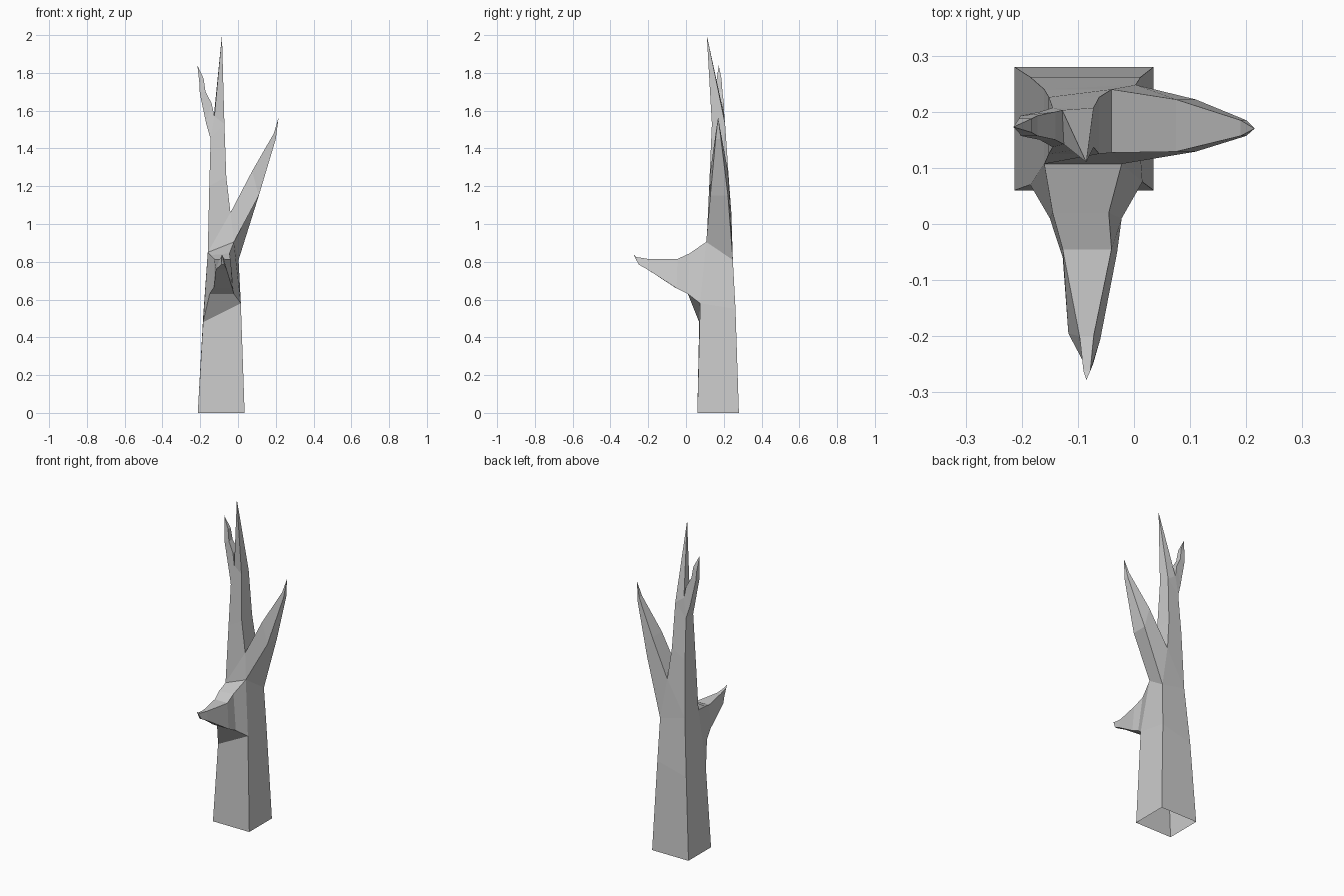
import bpy, bmesh
from mathutils import Vector

bm = bmesh.new()


def ring(x0, x1, y0, y1, z0, z1):
    """Four corners: front-left, front-right, back-right, back-left (left at z0, right at z1)."""
    return [(x0, y0, z0), (x1, y0, z1), (x1, y1, z1), (x0, y1, z0)]


def face(points):
    bm.faces.new([bm.verts.new(Vector(p)) for p in points])


def limb(rings, tip=None, skip=()):
    """Four-sided limb through the rings, optionally closing to a point."""
    for k, (a, b) in enumerate(zip(rings, rings[1:])):
        for i in range(4):
            if (k, i) not in skip:
                j = (i + 1) % 4
                face([a[i], a[j], b[j], b[i]])
    if tip:
        a = rings[-1]
        for i in range(4):
            face([a[i], a[(i + 1) % 4], tip])


def fork(r, crotch_front, crotch_back):
    """Split a ring in two; returns the start rings of the left and right limbs."""
    face([r[0], r[1], crotch_front])
    face([r[2], r[3], crotch_back])
    return ([r[0], crotch_front, crotch_back, r[3]],
            [crotch_front, r[1], r[2], crotch_back])


# Trunk, open underneath and where the front branch leaves
base = ring(-0.213, 0.035, 0.06, 0.28, 0, 0)
waist = [(-0.185, 0.07, 0.48), (0.015, 0.075, 0.58), (0.012, 0.262, 0.55), (-0.185, 0.262, 0.5)]
top = [(-0.16, 0.107, 0.85), (-0.022, 0.107, 0.905), (0.003, 0.248, 0.81), (-0.16, 0.24, 0.85)]
limb([base, waist, top], skip={(1, 0)})

# Fork into upper stem and right branch
stem0, branch0 = fork(top, (-0.04, 0.127, 1.06), (-0.04, 0.24, 1.06))
limb([branch0,
      ring(0.075, 0.11, 0.129, 0.222, 1.28, 1.15),
      ring(0.19, 0.2, 0.157, 0.185, 1.48, 1.45)], (0.215, 0.17, 1.565))

# Upper stem, forking again into a spike and a crooked twig
stem_top = ring(-0.145, -0.072, 0.137, 0.207, 1.45, 1.53)
limb([stem0, ring(-0.152, -0.062, 0.125, 0.226, 1.2, 1.25), stem_top])
twig0, spike0 = fork(stem_top, (-0.125, 0.142, 1.57), (-0.128, 0.203, 1.57))
limb([spike0], (-0.085, 0.11, 2.0))
limb([twig0,
      ring(-0.168, -0.14, 0.15, 0.2, 1.53, 1.64),
      ring(-0.202, -0.172, 0.157, 0.193, 1.69, 1.7),
      ring(-0.205, -0.182, 0.163, 0.188, 1.75, 1.77)], (-0.215, 0.173, 1.84))

# Front branch stub
limb([[waist[0], waist[1], top[1], top[0]],
      [(-0.15, 0.01, 0.63), (-0.022, 0.01, 0.63), (-0.045, 0.02, 0.845), (-0.145, 0.02, 0.835)],
      [(-0.127, -0.06, 0.665), (-0.03, -0.05, 0.66), (-0.04, -0.045, 0.815), (-0.127, -0.045, 0.815)],
      [(-0.117, -0.195, 0.76), (-0.06, -0.205, 0.76), (-0.072, -0.2, 0.815), (-0.097, -0.2, 0.815)],
      [(-0.088, -0.25, 0.785), (-0.073, -0.25, 0.785), (-0.078, -0.262, 0.825), (-0.09, -0.262, 0.825)]],
     (-0.085, -0.278, 0.838))

bmesh.ops.remove_doubles(bm, verts=bm.verts, dist=0.0005)
bmesh.ops.recalc_face_normals(bm, faces=bm.faces)
mesh = bpy.data.meshes.new("dead_tree")
bm.to_mesh(mesh)
bm.free()
bpy.context.collection.objects.link(bpy.data.objects.new("dead_tree", mesh))
